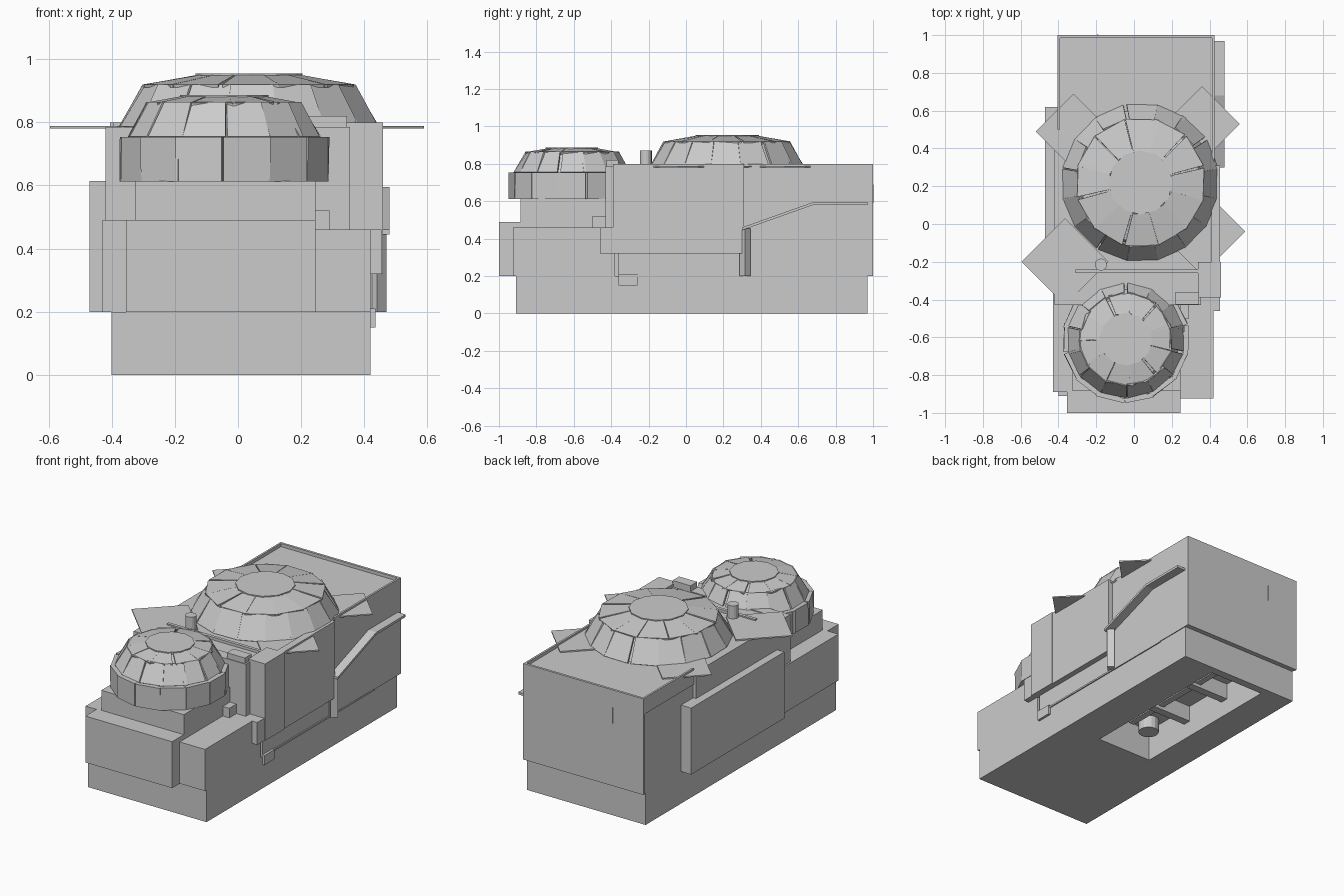
import bpy, bmesh, math, random
from mathutils import Vector

if "Cube" in bpy.data.objects:
    bpy.data.objects.remove(bpy.data.objects["Cube"])

random.seed(4)


def finish(name, bm):
    bmesh.ops.recalc_face_normals(bm, faces=bm.faces)
    me = bpy.data.meshes.new(name)
    bm.to_mesh(me)
    bm.free()
    ob = bpy.data.objects.new(name, me)
    bpy.context.collection.objects.link(ob)
    return ob


def prism(name, pts, vec):
    """Extrude a flat polygon along a vector."""
    bm = bmesh.new()
    f = bm.faces.new([bm.verts.new(p) for p in pts])
    ext = bmesh.ops.extrude_face_region(bm, geom=[f])
    vs = [v for v in ext["geom"] if isinstance(v, bmesh.types.BMVert)]
    bmesh.ops.translate(bm, verts=vs, vec=vec)
    return finish(name, bm)


def box(name, x0, x1, y0, y1, z0, z1):
    return prism(name, [(x0, y0, z0), (x1, y0, z0), (x1, y1, z0), (x0, y1, z0)],
                 (0, 0, z1 - z0))


def lathe(name, cx, cy, profile, n):
    """Stack of n-sided rings closed at both ends."""
    bm = bmesh.new()
    rings = [[bm.verts.new((cx + r * math.cos(2 * math.pi * i / n),
                            cy + r * math.sin(2 * math.pi * i / n), z))
              for i in range(n)] for r, z in profile]
    for a, b in zip(rings, rings[1:]):
        for i in range(n):
            j = (i + 1) % n
            bm.faces.new((a[i], a[j], b[j], b[i]))
    bm.faces.new(rings[0])
    bm.faces.new(rings[-1])
    return finish(name, bm)


def panel_ring(name, cx, cy, n, r0, z0, r1, z1, thick=0.01, jitter=0.008):
    """Ring of separate, slightly uneven slabs."""
    bm = bmesh.new()
    step = 2 * math.pi / n
    for i in range(n):
        a = (i + random.uniform(-0.08, 0.08)) * step
        h = step * 0.5
        pts = []
        for r, z, s in ((r0, z0, -1), (r0, z0, 1), (r1, z1, 1), (r1, z1, -1)):
            rr = r + (random.uniform(-jitter, jitter) if r is r1 else 0)
            t = a + s * h
            pts.append(Vector((cx + rr * math.cos(t), cy + rr * math.sin(t), z)))
        nrm = (pts[1] - pts[0]).cross(pts[3] - pts[0]).normalized()
        out = [bm.verts.new(p) for p in pts]
        inn = [bm.verts.new(p - nrm * thick) for p in pts]
        bm.faces.new(out)
        bm.faces.new(inn[::-1])
        for k in range(4):
            m = (k + 1) % 4
            bm.faces.new((out[m], out[k], inn[k], inn[m]))
    return finish(name, bm)


# Base frame with an opening underneath
box("base_front", -0.40, 0.42, -0.91, -0.10, 0, 0.20)
box("base_back", -0.40, 0.42, 0.92, 0.97, 0, 0.20)
box("base_right", 0.18, 0.42, -0.10, 0.92, 0, 0.20)
box("base_left", -0.40, -0.20, -0.10, 0.92, 0, 0.20)
box("base_lip", 0.42, 0.435, -0.36, -0.26, 0.15, 0.21)
box("base_strip", 0.42, 0.427, -0.26, 0.74, 0.195, 0.205)

# Machinery inside the opening
lathe("inner_drum", -0.12, -0.01, [(0.06, 0.12), (0.06, 0.20)], 16)
box("inner_beam", 0.0, 0.04, 0.0, 0.92, 0.12, 0.20)
for k, y in enumerate((0.22, 0.56)):
    box(f"inner_cross_beam_{k}", -0.20, 0.18, y, y + 0.05, 0.10, 0.20)

# Main hall
box("hall", -0.40, 0.42, -0.36, 0.99, 0.20, 0.78)
box("hall_front_wall", -0.42, 0.355, -0.43, -0.36, 0.20, 0.785)
box("hall_front_corner", 0.34, 0.46, -0.39, -0.20, 0.32, 0.80)
box("hall_right_panel", 0.41, 0.455, -0.38, 0.31, 0.32, 0.80)
box("hall_right_skirt", 0.40, 0.455, -0.46, 0.31, 0.32, 0.46)
box("hall_left_panel", -0.47, -0.40, -0.30, 0.62, 0.20, 0.615)
box("hall_left_upper_panel", -0.42, -0.40, -0.43, 0.50, 0.20, 0.78)
box("back_wall", -0.405, 0.425, 0.985, 1.0, 0.20, 0.80)
box("parapet_left", -0.405, -0.393, 0.50, 0.99, 0.70, 0.80)
box("parapet_right", 0.413, 0.425, 0.30, 0.99, 0.20, 0.80)
box("back_handle", -0.195, -0.188, 0.999, 1.003, 0.59, 0.69)
lathe("right_post", 0.44, 0.315, [(0.03, 0.20), (0.03, 0.455)], 4)

# Sloped rail on the right side
prism("side_rail", [(0.42, 0.30, 0.445), (0.42, 0.68, 0.58), (0.42, 0.97, 0.58),
                    (0.42, 0.97, 0.595), (0.42, 0.68, 0.595), (0.42, 0.30, 0.46)],
      (0.06, 0, 0))

# Front blocks
box("front_left_block", -0.43, 0.245, -0.89, -0.30, 0.20, 0.49)
box("front_centre_block", -0.355, 0.245, -1.0, -0.88, 0.20, 0.49)
box("front_right_block", 0.24, 0.42, -0.925, -0.38, 0.20, 0.46)
box("dome_platform", -0.325, 0.245, -0.885, -0.42, 0.48, 0.615)
box("small_step", 0.245, 0.29, -0.50, -0.42, 0.46, 0.52)

# Roof fittings
box("roof_box", 0.22, 0.345, -0.425, -0.36, 0.77, 0.82)
box("roof_bar", -0.31, 0.39, -0.26, -0.24, 0.775, 0.797)
lathe("chimney", -0.175, -0.215, [(0.032, 0.77), (0.032, 0.87)], 16)
for k, (tx, ty, d) in enumerate(((-0.595, -0.20, 0.23), (0.59, -0.04, 0.23),
                                 (-0.52, 0.49, 0.2), (0.56, 0.53, 0.2))):
    cx = tx - math.copysign(d, tx)
    lathe(f"roof_plate_{k}", cx, ty, [(d, 0.781), (d, 0.789)], 4)

# Large dome
X, Y = 0.035, 0.22
lathe("large_dome_core", X, Y, [(0.395, 0.775), (0.32, 0.905), (0.16, 0.945)], 16)
panel_ring("large_dome_lower_panels", X, Y, 16, 0.42, 0.785, 0.34, 0.92)
panel_ring("large_dome_upper_panels", X, Y, 12, 0.345, 0.92, 0.165, 0.95)
lathe("large_dome_cap", X, Y, [(0.17, 0.94), (0.17, 0.955)], 12)

# Small dome on its drum
X, Y = -0.043, -0.61
lathe("small_dome_drum", X, Y, [(0.315, 0.615), (0.315, 0.752)], 14)
panel_ring("small_dome_drum_panels", X, Y, 14, 0.338, 0.613, 0.3381, 0.753, 0.025, 0.003)
lathe("small_dome_core", X, Y, [(0.29, 0.75), (0.225, 0.85), (0.13, 0.875)], 14)
panel_ring("small_dome_lower_panels", X, Y, 14, 0.312, 0.755, 0.245, 0.865)
panel_ring("small_dome_upper_panels", X, Y, 11, 0.25, 0.862, 0.135, 0.882)
lathe("small_dome_cap", X, Y, [(0.14, 0.87), (0.14, 0.887)], 12)
